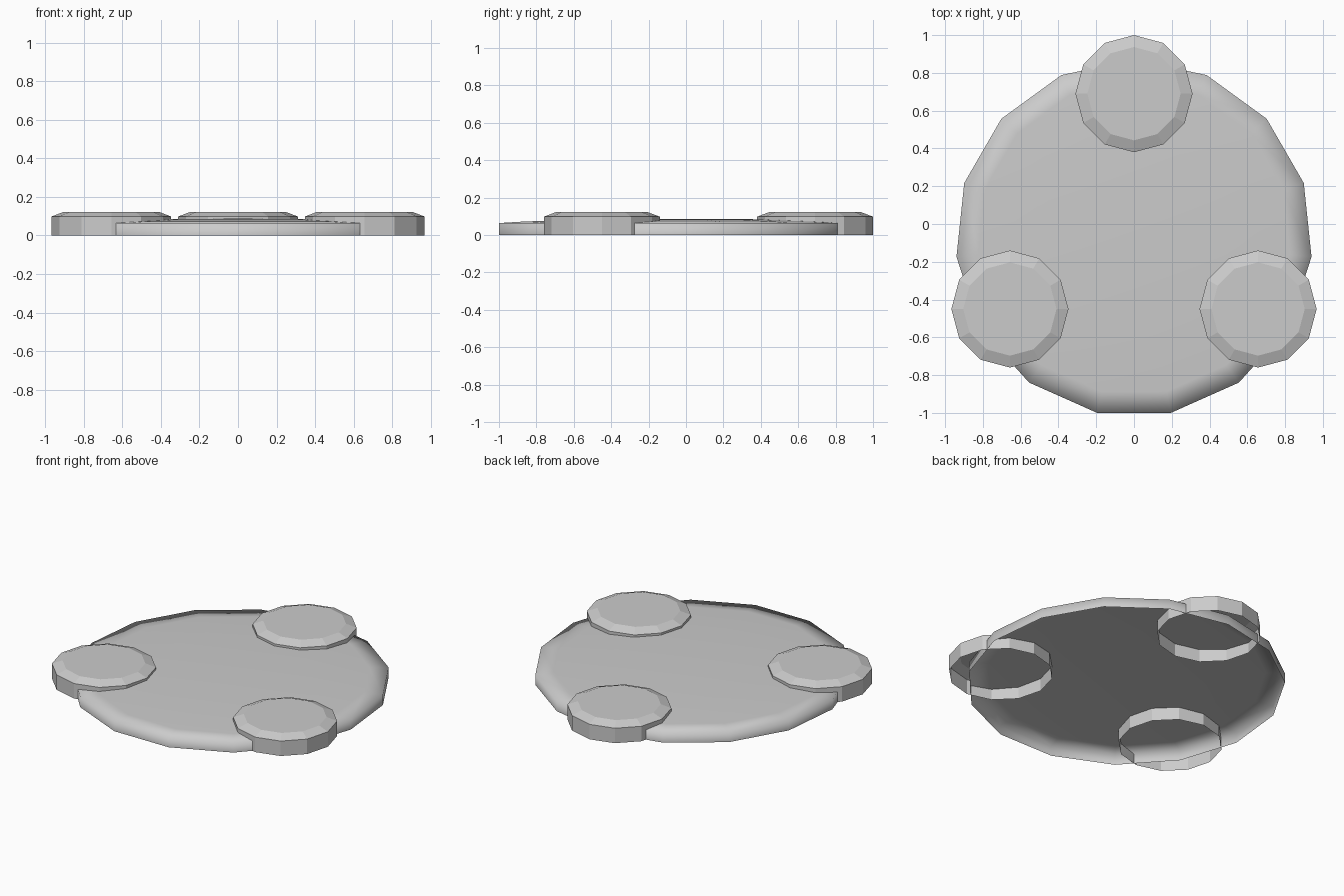
import bpy
import bmesh
from math import sin, cos, pi

old = bpy.data.objects.get("Cube")
if old:
    bpy.data.objects.remove(old, do_unlink=True)

# Single plain grey
grey = bpy.data.materials.new("plain_grey")
grey.use_nodes = True
colour = (0.6, 0.6, 0.6, 1)
grey.diffuse_color = colour
grey.node_tree.nodes["Principled BSDF"].inputs["Base Color"].default_value = colour


def open_shell(name, centre, sides, rings, smooth, peak=None):
    """Stack (radius, height) rings with a vertex at the back; the underside stays open."""
    bm = bmesh.new()
    loops = []
    for radius, z in rings:
        angles = [pi / 2 + 2 * pi * i / sides for i in range(sides)]
        loops.append([bm.verts.new((radius * cos(a), radius * sin(a), z)) for a in angles])
    for low, high in zip(loops, loops[1:]):
        for i in range(sides):
            j = (i + 1) % sides
            bm.faces.new((low[i], low[j], high[j], high[i]))
    if peak is None:
        bm.faces.new(loops[-1])
    else:
        tip = bm.verts.new((0, 0, peak))
        for i in range(sides):
            bm.faces.new((loops[-1][i], loops[-1][(i + 1) % sides], tip))
    for face in bm.faces:
        face.smooth = smooth
    mesh = bpy.data.meshes.new(name)
    bm.to_mesh(mesh)
    bm.free()
    mesh.materials.append(grey)
    obj = bpy.data.objects.new(name, mesh)
    obj.location = (*centre, 0)
    bpy.context.collection.objects.link(obj)
    return obj


# Wide, gently domed base plate
open_shell("base_plate", (0, -0.075), 15,
           [(0.945, 0), (0.945, 0.064), (0.83, 0.071), (0.5, 0.084)],
           True, peak=0.087)

# Three chamfered pads around the rim
pad_rings = [(0.31, 0), (0.31, 0.098), (0.247, 0.122)]
pads = {"back_pad": (0, 0.69), "left_pad": (0.657, -0.45), "right_pad": (-0.657, -0.45)}
for pad_name, spot in pads.items():
    open_shell(pad_name, spot, 12, pad_rings, False)
